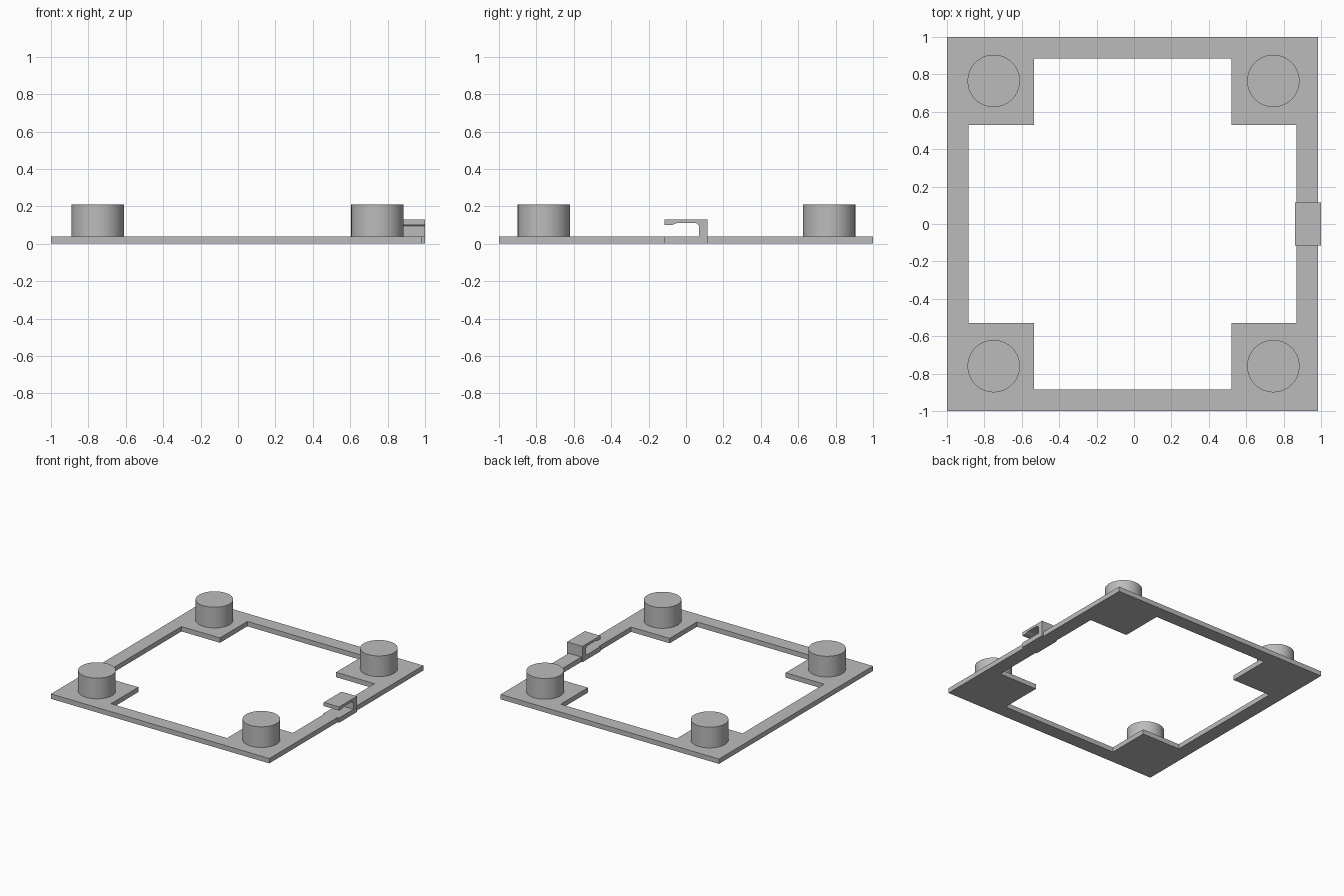
import bpy
import bmesh

cube = bpy.data.objects.get("Cube")
if cube:
    bpy.data.objects.remove(cube, do_unlink=True)

# Single grey material
GREY = (0.5, 0.5, 0.5, 1)
grey = bpy.data.materials.new("plain grey")
grey.use_nodes = True
grey.diffuse_color = GREY
grey.node_tree.nodes["Principled BSDF"].inputs["Base Color"].default_value = GREY

PLATE = 0.04


def add_sheet(name, bm, thickness):
    """Turn a flat mesh into an object thickened along its normal."""
    mesh = bpy.data.meshes.new(name)
    bm.to_mesh(mesh)
    bm.free()
    mesh.materials.append(grey)
    obj = bpy.data.objects.new(name, mesh)
    bpy.context.collection.objects.link(obj)
    solid = obj.modifiers.new("thickness", "SOLIDIFY")
    solid.thickness = thickness
    solid.offset = 1
    return obj


# Base frame: narrow rails with a wide square pad at each corner
xs = [-1, -0.885, -0.535, 0.52, 0.87, 0.985]
ys = [-1, -0.885, -0.53, 0.53, 0.885, 1]
bm = bmesh.new()
grid = [[bm.verts.new((x, y, 0)) for y in ys] for x in xs]
for i in range(5):
    for j in range(5):
        rail = i in (0, 4) or j in (0, 4)
        pad = i != 2 and j != 2
        if rail or pad:
            bm.faces.new((grid[i][j], grid[i + 1][j], grid[i + 1][j + 1], grid[i][j + 1]))
bmesh.ops.delete(bm, geom=[v for v in bm.verts if not v.link_faces], context="VERTS")
add_sheet("base_frame", bm, PLATE)

# Side clip: hooked profile in the y-z plane, thickened along x
profile = [(-0.115, 0), (0.115, 0), (0.115, 0.13), (-0.115, 0.13), (-0.115, 0.1),
           (-0.075, 0.1), (-0.05, 0.11), (0.055, 0.11), (0.07, 0.095),
           (0.07, PLATE), (-0.115, PLATE)]
bm = bmesh.new()
bm.faces.new([bm.verts.new((0.86, y, z)) for y, z in profile])
add_sheet("side_clip", bm, 0.14)

# Round corner posts
bottom, top = 0.02, 0.21
for side, x in (("right", -0.75), ("left", 0.745)):
    for end, y in (("front", -0.76), ("back", 0.765)):
        bpy.ops.mesh.primitive_cylinder_add(
            vertices=64, radius=0.14, depth=top - bottom,
            location=(x, y, (top + bottom) / 2))
        post = bpy.context.object
        post.name = f"{end}_{side}_post"
        post.data.materials.append(grey)
        bpy.ops.object.shade_smooth_by_angle()
